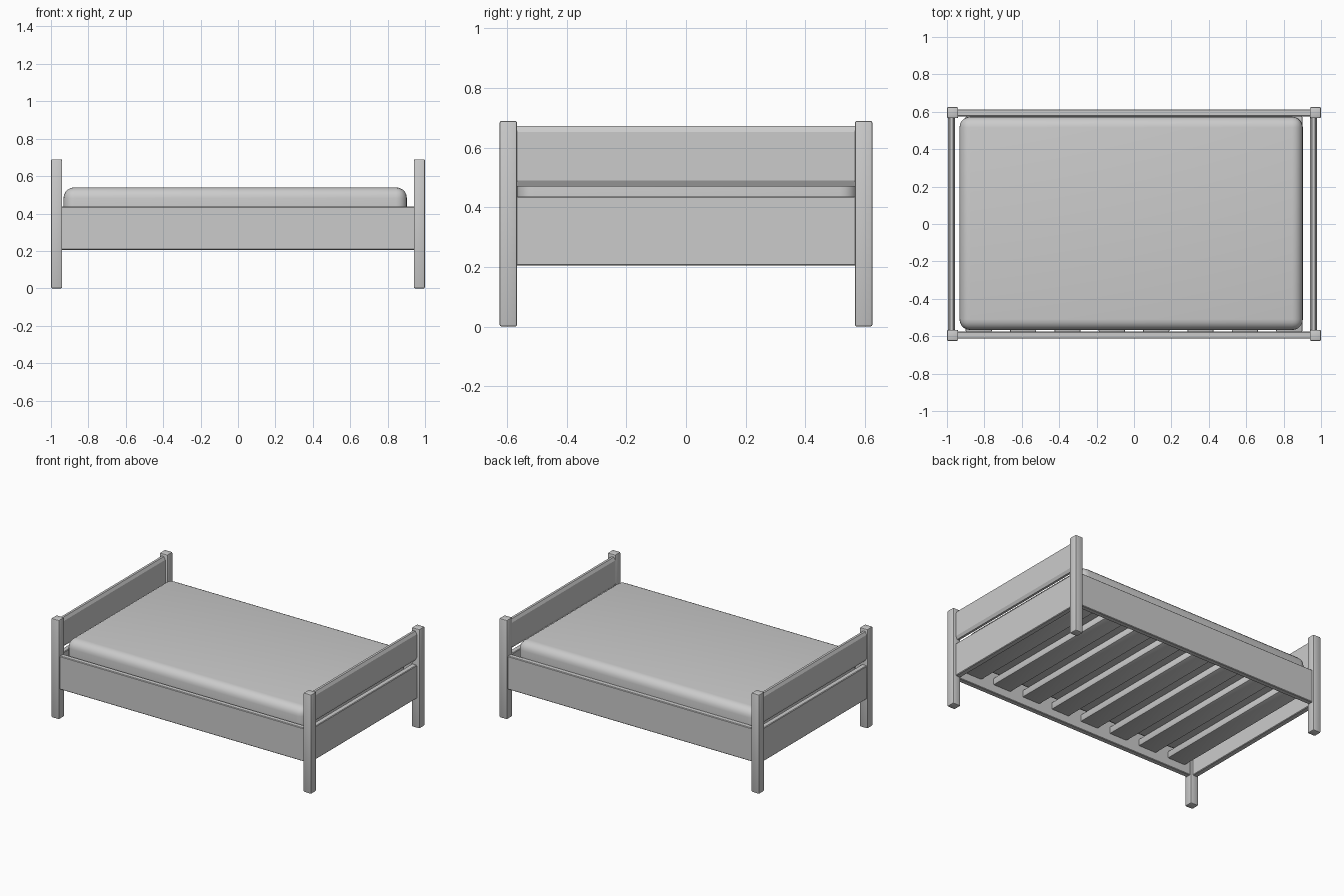
import bpy

cube = bpy.data.objects.get("Cube")
if cube:
    bpy.data.objects.remove(cube, do_unlink=True)

# One plain grey for the whole bed
grey = bpy.data.materials.new("light_grey")
grey.use_nodes = True
colour = (0.6, 0.6, 0.6, 1.0)
grey.diffuse_color = colour
grey.node_tree.nodes["Principled BSDF"].inputs["Base Color"].default_value = colour


def box(name, x, y, z, bevel=0.005, segments=1):
    """Bevelled block spanning the given (low, high) ranges."""
    spans = (x, y, z)
    bpy.ops.mesh.primitive_cube_add(size=1, location=[(a + b) / 2 for a, b in spans])
    ob = bpy.context.object
    ob.name = name
    ob.scale = [b - a for a, b in spans]
    bpy.ops.object.transform_apply(location=False, rotation=False, scale=True)
    mod = ob.modifiers.new("rounded_edges", "BEVEL")
    mod.width = bevel
    mod.segments = segments
    mod.limit_method = "ANGLE"
    bpy.ops.object.modifier_apply(modifier=mod.name)
    ob.data.materials.append(grey)
    if segments > 1:
        bpy.ops.object.shade_smooth_by_angle()
    return ob


def end_board(name, x, y, z, slope, inset):
    """Board along y with chamfered long edges, extruded from its profile."""
    (x0, x1), (z0, z1) = x, z
    profile = [(x0 + inset, z0), (x1 - inset, z0), (x1, z0 + slope), (x1, z1 - slope),
               (x1 - inset, z1), (x0 + inset, z1), (x0, z1 - slope), (x0, z0 + slope)]
    n = len(profile)
    verts = [(px, py, pz) for py in y for px, pz in profile]
    faces = [(i, (i + 1) % n, (i + 1) % n + n, i + n) for i in range(n)]
    faces += [tuple(reversed(range(n))), tuple(range(n, 2 * n))]
    faces = [tuple(reversed(f)) for f in faces]
    mesh = bpy.data.meshes.new(name)
    mesh.from_pydata(verts, [], faces)
    mesh.materials.append(grey)
    ob = bpy.data.objects.new(name, mesh)
    bpy.context.collection.objects.link(ob)
    bpy.context.view_layer.objects.active = ob
    bpy.ops.object.select_all(action="DESELECT")
    ob.select_set(True)
    bpy.ops.object.mode_set(mode="EDIT")
    bpy.ops.mesh.select_all(action="SELECT")
    bpy.ops.mesh.normals_make_consistent(inside=False)
    bpy.ops.object.mode_set(mode="OBJECT")


# Corner posts
for side, x in (("right", (-1.0, -0.94)), ("left", (0.94, 1.0))):
    for end, y in (("front", (-0.625, -0.566)), ("back", (0.566, 0.625))):
        box(f"{end}_{side}_post", x, y, (0.0, 0.69), 0.007, 2)

# Long side rails
for end, y in (("front", (-0.613, -0.576)), ("back", (0.576, 0.613))):
    box(f"{end}_rail", (-0.945, 0.945), y, (0.205, 0.437), 0.004)

# End panels: a lower rail with a chamfered board above it
for side, x in (("right", (-0.994, -0.956)), ("left", (0.941, 0.979))):
    box(f"{side}_end_rail", x, (-0.57, 0.57), (0.205, 0.437), 0.004)
    end_board(f"{side}_end_board", x, (-0.57, 0.57), (0.47, 0.672), 0.02, 0.011)

# Slats under the mattress
slat_count, slat_width, reach = 8, 0.14, 0.9
pitch = (2 * reach - slat_width) / (slat_count - 1)
for i in range(slat_count):
    x = -reach + i * pitch
    box(f"slat_{i + 1}", (x, x + slat_width), (-0.58, 0.58), (0.26, 0.31), 0.008, 2)

# Mattress
box("mattress", (-0.933, 0.903), (-0.567, 0.574), (0.31, 0.54), 0.058, 5)
